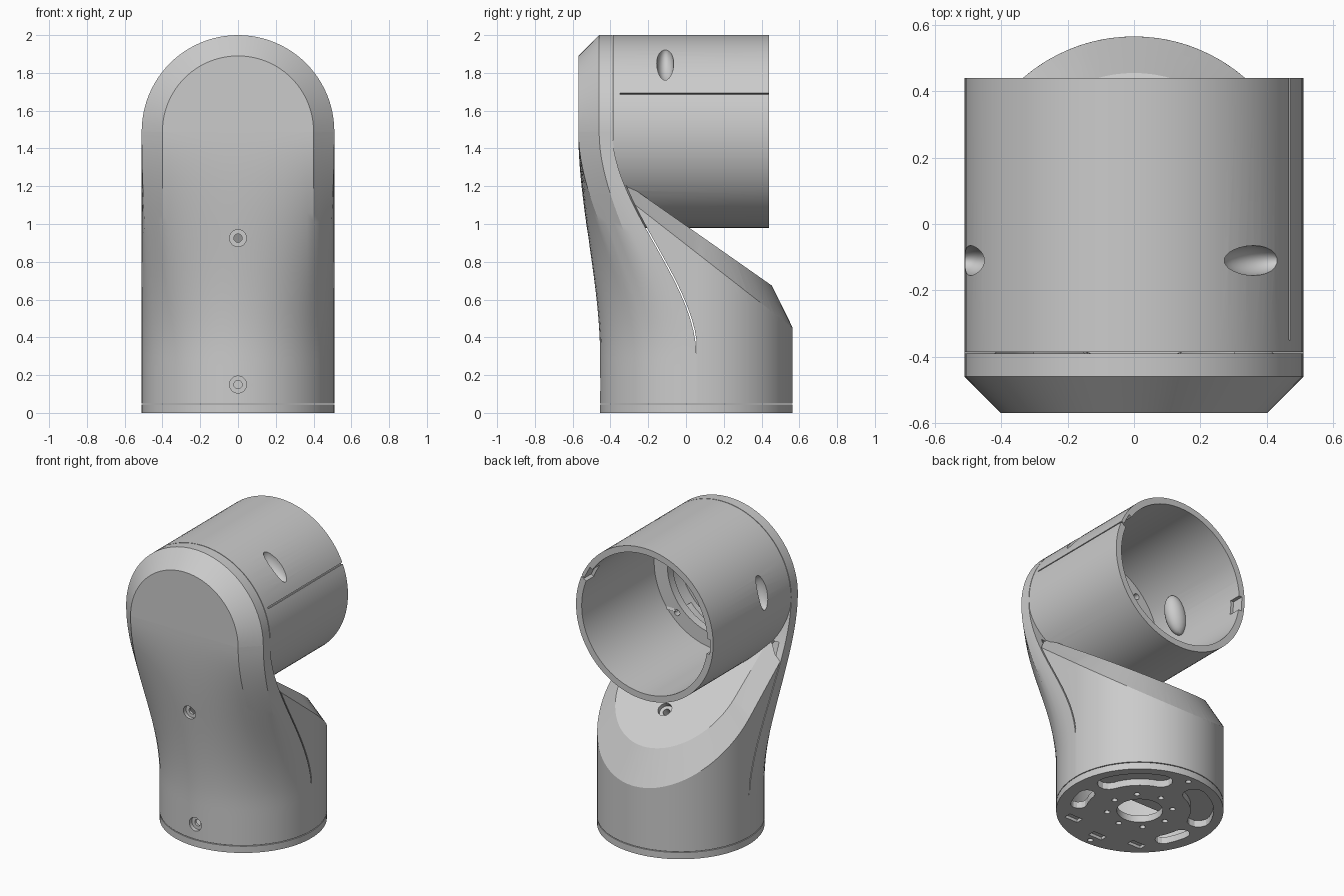
import bpy, bmesh, math
from math import sin, cos, pi, radians
from mathutils import Vector, Matrix

if "Cube" in bpy.data.objects:
    bpy.data.objects.remove(bpy.data.objects["Cube"])

CY, R, TZ, W = 0.055, 0.51, 1.49, 0.045   # base centre y, radius, tube axis height, wall


def obj_from(name, bm):
    bmesh.ops.recalc_face_normals(bm, faces=bm.faces[:])
    me = bpy.data.meshes.new(name)
    bm.to_mesh(me)
    bm.free()
    ob = bpy.data.objects.new(name, me)
    bpy.context.collection.objects.link(ob)
    return ob


def loft(name, rings):
    bm = bmesh.new()
    vs = [[bm.verts.new(p) for p in r] for r in rings]
    n = len(rings[0])
    for a, b in zip(vs, vs[1:]):
        for i in range(n):
            j = (i + 1) % n
            bm.faces.new((a[i], a[j], b[j], b[i]))
    bm.faces.new(vs[0])
    bm.faces.new(vs[-1])
    return obj_from(name, bm)


def cyl(name, p0, p1, r, seg=24):
    p0, p1 = Vector(p0), Vector(p1)
    d = p1 - p0
    m = Matrix.Translation((p0 + p1) / 2) @ d.to_track_quat('Z', 'Y').to_matrix().to_4x4()
    bm = bmesh.new()
    bmesh.ops.create_cone(bm, cap_ends=True, segments=seg, radius1=r, radius2=r, depth=d.length, matrix=m)
    return obj_from(name, bm)


def box(name, loc, size, rot_y=0):
    m = Matrix.Translation(loc) @ Matrix.Rotation(rot_y, 4, 'Y') @ Matrix.Diagonal((*size, 1))
    bm = bmesh.new()
    bmesh.ops.create_cube(bm, size=1, matrix=m)
    return obj_from(name, bm)


def blob(name, ang, size, r):
    m = (Matrix.Translation((r * cos(ang), -0.11, TZ + r * sin(ang)))
         @ Matrix.Rotation(-ang, 4, 'Y') @ Matrix.Diagonal((*size, 1)))
    bm = bmesh.new()
    bmesh.ops.create_uvsphere(bm, u_segments=24, v_segments=12, radius=1, matrix=m)
    return obj_from(name, bm)


def boolean(ob, other, op='DIFFERENCE'):
    mod = ob.modifiers.new('bool', 'BOOLEAN')
    mod.operation, mod.object, mod.solver = op, other, 'EXACT'
    bpy.context.view_layer.objects.active = ob
    bpy.ops.object.modifier_apply(modifier=mod.name)
    bpy.data.objects.remove(other)


def ease(z):
    t = min(max((z - 0.3) / 1.19, 0), 1)
    return t * t * (3 - 2 * t)


def seam_y(z):
    return CY + (-0.39 - CY) * ease(z)


# front section: half circle at the bottom, chamfered flat at the top
HALF = [0, 8, 16, 23, 28, 33, 38] + list(range(44, 91, 6)) + [90]
ANGLES = [radians(a) for a in HALF + [180 - a for a in reversed(HALF[:-1])]]


def front_section(z, t, back):
    s, pts = ease(z), []
    for a in ANGLES:
        m = math.degrees(min(a, pi - a))
        sg = 1 if a < pi / 2 else -1
        if m <= 23:
            top = (sg * R, -0.39 - 0.07 * m / 23)
        elif m <= 38.01:
            k = (m - 23) / 15
            top = (sg * (R - 0.11 * k), -0.46 - 0.11 * k)
        else:
            top = (0.508 * cos(a), -0.57)
        x = top[0] * s + R * cos(a) * (1 - s)
        y = top[1] * s + (CY - R * sin(a)) * (1 - s)
        pts.append((x * (R - t) / R, y + t * min(1, 1.5 * sin(a)), z))
    if back:
        pts = [(pts[0][0], pts[0][1] + back, z)] + pts + [(pts[-1][0], pts[-1][1] + back, z)]
    return pts


def levels(z0, z1, n):
    return [z0 + (z1 - z0) * i / n for i in range(n + 1)]


# front cover: lofted shell with rounded, chamfered head
cover = loft('front_cover', [front_section(z, 0, 0) for z in levels(0.05, TZ, 30)])
half = [pi * i / 48 for i in range(49)]
head = [[(r, y, TZ - 0.002)] + [(r * cos(a), y, TZ + r * sin(a)) for a in half] + [(-r, y, TZ - 0.002)]
        for r, y in ((R, -0.39), (R, -0.46), (0.4, -0.57))]
boolean(cover, loft('head', head), 'UNION')
boolean(cover, loft('cavity', [front_section(z, W, 0.1) for z in levels(0, 1.2, 24)]))
boolean(cover, cyl('head_cavity', (0, -0.525, TZ), (0, -0.3, TZ), 0.42, 64))
for z in (0.15, 0.925):
    y = CY - R - 0.113 * ease(z)
    boolean(cover, cyl('bore', (0, y - 0.1, z), (0, y + 0.028, z), 0.045))
    boolean(cover, cyl('hole', (0, y - 0.1, z), (0, y + 0.1, z), 0.022))


# rear body: round back, straight sides to the seam, sloped and chamfered top
def stadium(r, y_front, zf):
    pts = [(r * cos(pi * i / 40), CY + r * sin(pi * i / 40)) for i in range(41)]
    pts = [(r, y_front)] + pts + [(-r, y_front)]
    return [(x, y, zf(y)) for x, y in pts]


def slope_cap(name, t):
    low = lambda y: 0.45 + 0.78 * (0.565 - y) - t * 1.2
    high = lambda y: 0.67 + 0.70 * (0.46 - y) - t * 1.2
    return loft(name, [stadium(R - t + 0.0005, -0.7, lambda y: -0.1), stadium(R - t + 0.0005, -0.7, low),
                       stadium(0.4 - t, -0.7, high)])


body = loft('rear_body', [stadium(R, seam_y(z) + 0.008, lambda y, z=z: z) for z in levels(0.05, 1.4, 28)])
boolean(body, slope_cap('cap', 0), 'INTERSECT')
boolean(body, slope_cap('inner_cap', W))
n = Vector((0, 0.573, 0.819))
p = Vector((0, 0.225, 0.835))
boolean(body, cyl('bore', p - n * 0.03, p + n * 0.1, 0.045))
boolean(body, cyl('hole', p - n * 0.12, p + n * 0.1, 0.022))

# horizontal tube with inner flange
boolean(body, cyl('tube', (0, -0.386, TZ), (0, 0.44, TZ), R, 96), 'UNION')
boolean(body, cyl('bore', (0, -0.33, TZ), (0, 0.6, TZ), 0.468, 96))
boolean(body, cyl('flange_hole', (0, -0.6, TZ), (0, 0.3, TZ), 0.37, 64))
for i in range(6):
    a = radians(15 + 60 * i)
    x, z = 0.42 * cos(a), TZ + 0.42 * sin(a)
    boolean(body, cyl('hole', (x, -0.45, z), (x, -0.3, z), 0.02, 16))

# teardrop screw pockets in the tube wall
for a in (radians(45), radians(165)):
    boolean(body, blob('boss', a, (0.07, 0.06, 0.13), 0.438), 'UNION')
    boolean(body, blob('pocket', a, (0.065, 0.045, 0.115), R))

# side groove and rim notches
a = radians(23)
boolean(body, box('groove', (R * cos(a), 0.05, TZ + R * sin(a)), (0.03, 0.8, 0.01), -a))
for a in (radians(28), radians(183)):
    boolean(body, box('notch', (0.465 * cos(a), 0.42, TZ + 0.465 * sin(a)), (0.045, 0.12, 0.1), -a))

# base plate with slots and bolt holes
plate = cyl('base_plate', (0, CY, 0), (0, CY, 0.045), R, 96)


def slot(mid, span, r, w):
    a0, a1 = radians(mid - span), radians(mid + span)
    arc = [a0 + (a1 - a0) * i / 10 for i in range(11)]
    pts = [((r + w) * cos(a), (r + w) * sin(a)) for a in arc]
    pts += [(r * cos(a1) + w * cos(a1 + k * pi / 6), r * sin(a1) + w * sin(a1 + k * pi / 6)) for k in range(1, 6)]
    pts += [((r - w) * cos(a), (r - w) * sin(a)) for a in reversed(arc)]
    pts += [(r * cos(a0) + w * cos(a0 + pi + k * pi / 6), r * sin(a0) + w * sin(a0 + pi + k * pi / 6)) for k in range(1, 6)]
    return loft('slot', [[(x, CY + y, z) for x, y in pts] for z in (-0.1, 0.1)])


for mid, span, w in ((45, 25, 0.07), (135, 25, 0.07), (-18, 10, 0.05), (198, 10, 0.05)):
    boolean(plate, slot(mid, span, 0.38, w))
boolean(plate, cyl('hole', (0, CY, -0.1), (0, CY, 0.1), 0.14, 48))
holes = [(0.2 * cos(pi * i / 4), 0.2 * sin(pi * i / 4)) for i in range(8)] + [(0, 0.46), (0, -0.47)]
for x, y in holes:
    boolean(plate, cyl('hole', (x, CY + y, -0.1), (x, CY + y, 0.1), 0.018, 16))
for x, y in ((0.25, -0.33), (0, -0.4), (-0.25, -0.33)):
    boolean(plate, box('recess', (x, CY + y, 0), (0.1, 0.05, 0.04)))

# smooth shading with crisp edges
for ob in (cover, body, plate):
    bpy.ops.object.select_all(action='DESELECT')
    ob.select_set(True)
    bpy.context.view_layer.objects.active = ob
    bpy.ops.object.shade_smooth_by_angle(angle=radians(25))
